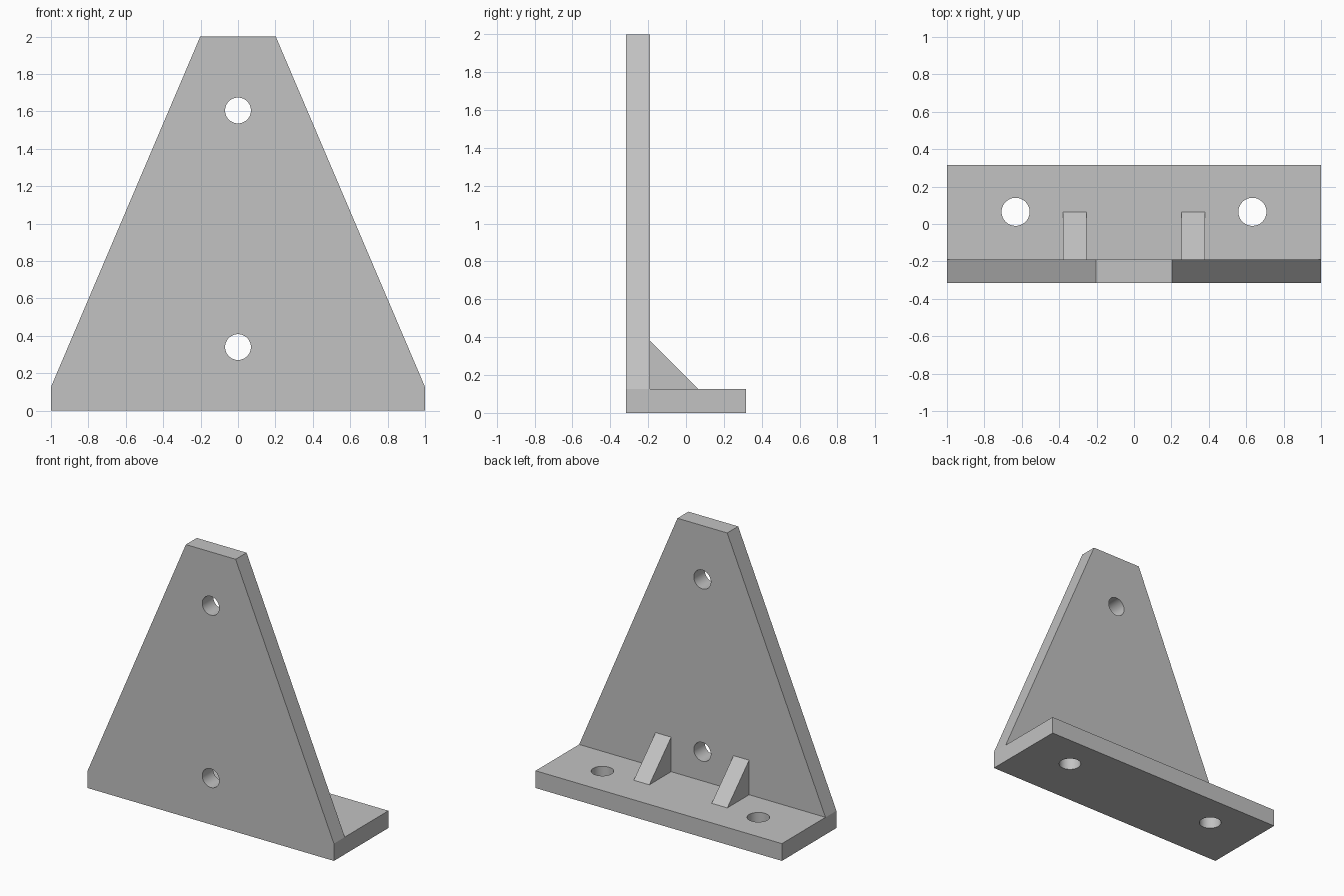
import bpy
import bmesh
from mathutils import Matrix, Vector
from math import radians

cube = bpy.data.objects.get("Cube")
if cube:
    bpy.data.objects.remove(cube, do_unlink=True)

# Main dimensions
T = 0.1266                # plate thickness
HALF_DEPTH = 0.316
BACK = -HALF_DEPTH + T    # rear face of the upright plate
HEIGHT = 2.0
TOP_HALF = 0.202          # half width of the upright's top edge

grey = bpy.data.materials.new("plain_grey")
grey.use_nodes = True
colour = (0.54, 0.54, 0.54, 1)
grey.diffuse_color = colour
grey.node_tree.nodes["Principled BSDF"].inputs["Base Color"].default_value = colour


def add_object(name, bm):
    bmesh.ops.recalc_face_normals(bm, faces=bm.faces)
    mesh = bpy.data.meshes.new(name)
    bm.to_mesh(mesh)
    bm.free()
    mesh.materials.append(grey)
    obj = bpy.data.objects.new(name, mesh)
    bpy.context.collection.objects.link(obj)
    return obj


def prism(name, points, along):
    """Extrude a closed outline of 3D points by a vector."""
    bm = bmesh.new()
    face = bm.faces.new([bm.verts.new(p) for p in points])
    extruded = bmesh.ops.extrude_face_region(bm, geom=[face])["geom"]
    verts = [g for g in extruded if isinstance(g, bmesh.types.BMVert)]
    bmesh.ops.translate(bm, verts=verts, vec=Vector(along))
    return add_object(name, bm)


def drill(name, centre, radius, turn=0):
    """Cylinder cutter, vertical unless turned about x."""
    bm = bmesh.new()
    matrix = Matrix.Translation(centre) @ Matrix.Rotation(radians(turn), 4, "X")
    bmesh.ops.create_cone(bm, cap_ends=True, segments=48, radius1=radius,
                          radius2=radius, depth=3 * T, matrix=matrix)
    return add_object(name, bm)


def combine(target, tool, operation):
    mod = target.modifiers.new(operation.lower(), "BOOLEAN")
    mod.operation = operation
    mod.solver = "EXACT"
    mod.object = tool
    bpy.context.view_layer.objects.active = target
    bpy.ops.object.modifier_apply(modifier=mod.name)
    bpy.data.objects.remove(tool, do_unlink=True)


# Upright and base plate as one L profile
profile = [(-HALF_DEPTH, 0), (HALF_DEPTH, 0), (HALF_DEPTH, T),
           (BACK, T), (BACK, HEIGHT), (-HALF_DEPTH, HEIGHT)]
bracket = prism("angle_bracket", [(-1, y, z) for y, z in profile], (2, 0, 0))

# Taper the upright from the base corners to its narrow top
slope = (1 - TOP_HALF) / (HEIGHT - T)
low, high = -0.1, HEIGHT + 0.1
wide, narrow = 1 + slope * (T - low), TOP_HALF - slope * (high - HEIGHT)
outline = [(-wide, low), (wide, low), (narrow, high), (-narrow, high)]
combine(bracket, prism("taper_outline", [(x, -1, z) for x, z in outline],
                       (0, 2, 0)), "INTERSECT")

# Pair of triangular gussets, rooted inside both plates
end = BACK + 2 * T
rib = [(BACK - T / 2, T / 2), (end, T / 2), (end, T),
       (BACK, 3 * T), (BACK - T / 2, 3 * T)]
for x in (-3 * T, 2 * T):
    combine(bracket, prism("gusset", [(x, y, z) for y, z in rib], (T, 0, 0)), "UNION")

# Screw holes through the upright and the base
for z in (0.34, 1.605):
    combine(bracket, drill("upright_hole", (0, BACK - T / 2, z), 0.069, 90), "DIFFERENCE")
for side in (-1, 1):
    combine(bracket, drill("base_hole", (side * 5 * T, 0.065, T / 2), 0.075), "DIFFERENCE")

# Smooth hole walls, crisp edges
bpy.ops.object.select_all(action="DESELECT")
bracket.select_set(True)
bpy.context.view_layer.objects.active = bracket
bpy.ops.object.shade_smooth_by_angle(angle=radians(20))
